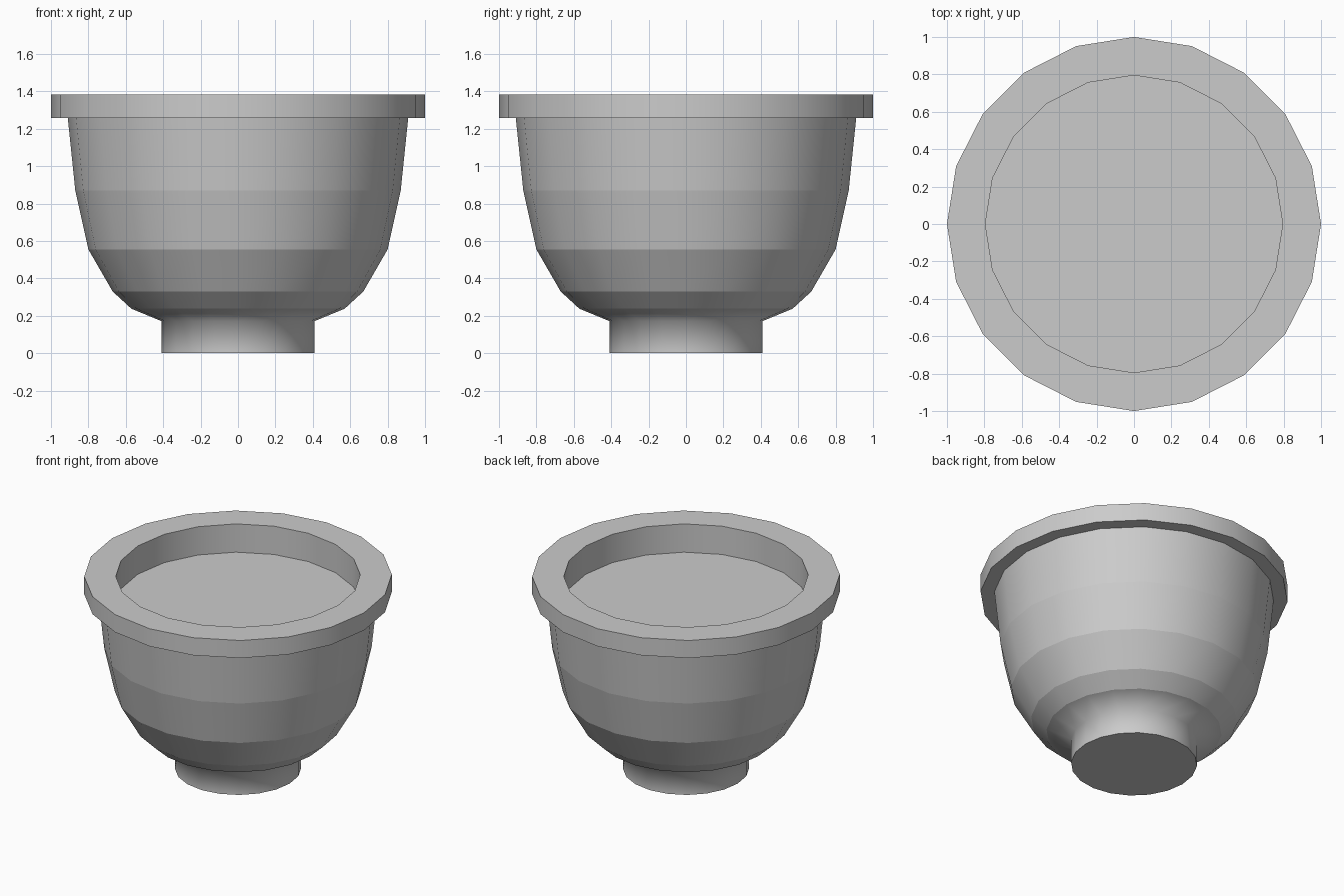
import bpy, bmesh, math

if "Cube" in bpy.data.objects:
    bpy.data.objects.remove(bpy.data.objects["Cube"])

SIDES = 20


def lathe(name, profile, soft_rings=(), cap_start=False, cap_end=False):
    """Revolve (radius, z) points; smooth around, creased at every ring but soft ones."""
    bm = bmesh.new()
    rings = []
    for r, z in profile:
        rings.append([bm.verts.new((r * math.cos(2 * math.pi * i / SIDES),
                                    r * math.sin(2 * math.pi * i / SIDES), z))
                      for i in range(SIDES)])
    for a, b in zip(rings, rings[1:]):
        for i in range(SIDES):
            j = (i + 1) % SIDES
            bm.faces.new((a[i], a[j], b[j], b[i])).smooth = True
    if cap_start:
        bm.faces.new(rings[0][::-1])
    if cap_end:
        bm.faces.new(rings[-1])
    for k, ring in enumerate(rings):
        if k in soft_rings:
            continue
        for i in range(SIDES):
            edge = bm.edges.get((ring[i], ring[(i + 1) % SIDES]))
            if edge:
                edge.smooth = False
    mesh = bpy.data.meshes.new(name)
    bm.to_mesh(mesh)
    bm.free()
    obj = bpy.data.objects.new(name, mesh)
    bpy.context.collection.objects.link(obj)
    return obj


# Pot: foot, curved bowl, overhanging rim and inner wall
lathe("pot", [
    (0.41, 0.0), (0.41, 0.172),
    (0.57, 0.238), (0.67, 0.33), (0.80, 0.555), (0.87, 0.87), (0.91, 1.257),
    (1.0, 1.257), (1.0, 1.383),
    (0.795, 1.383), (0.795, 1.18),
], soft_rings=(1,), cap_start=True)

# Flat fill surface just below the rim
lathe("soil", [(0.795, 1.18)], cap_end=True)
